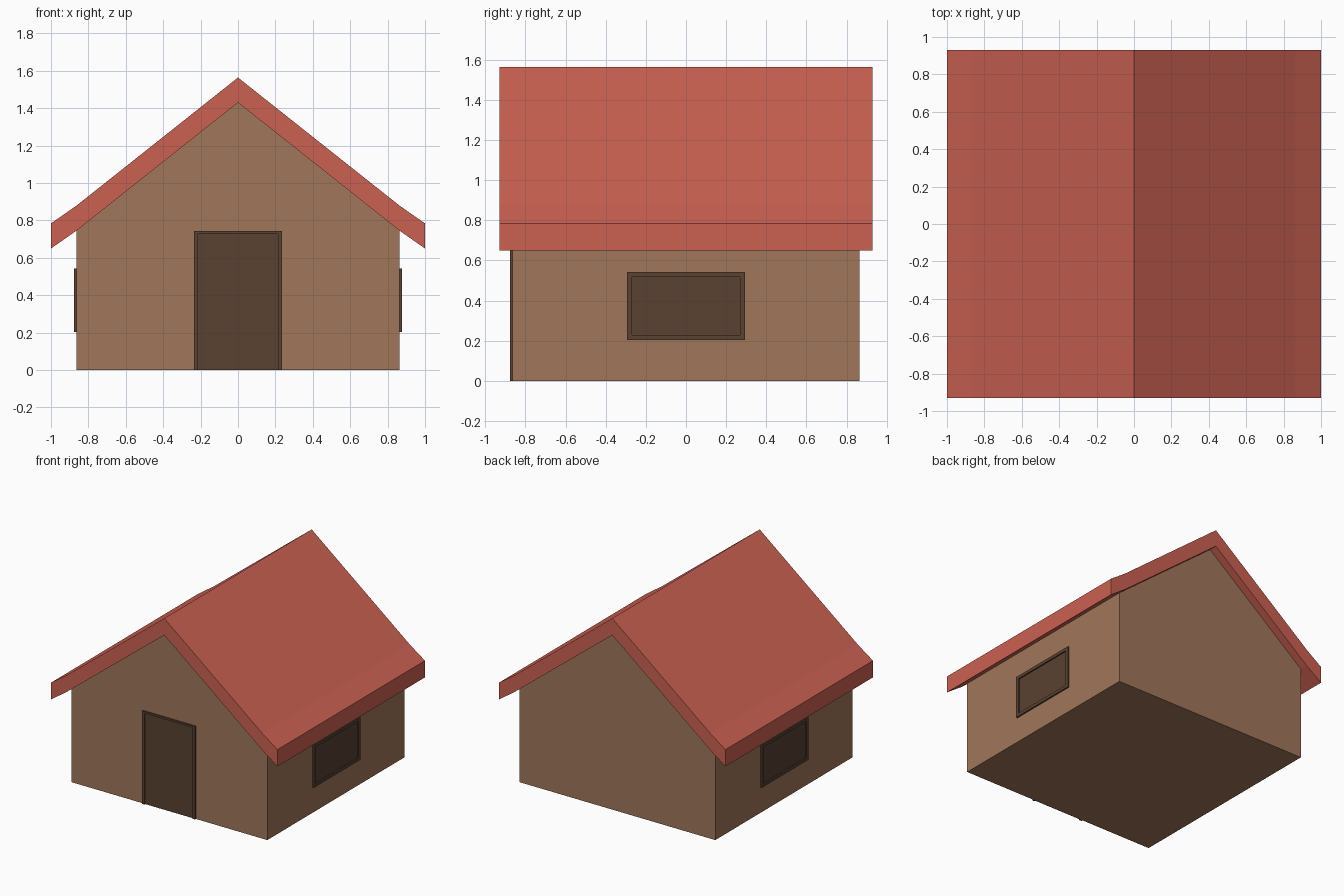
import bpy, bmesh

if "Cube" in bpy.data.objects:
    bpy.data.objects.remove(bpy.data.objects["Cube"])

W, D = 0.864, 0.864          # wall half width and half depth
RD = 0.93                    # roof half depth
P = 0.012                    # frame projection from wall


def material(name, rgb):
    m = bpy.data.materials.new(name)
    m.diffuse_color = (*rgb, 1)
    m.use_nodes = True
    m.node_tree.nodes["Principled BSDF"].inputs["Base Color"].default_value = m.diffuse_color
    return m


wall_mat = material("wall_brown", (0.35, 0.18, 0.10))
roof_mat = material("roof_red", (0.60, 0.12, 0.085))
dark_mat = material("dark_wood", (0.10, 0.054, 0.032))


def prism(name, outline, place, depth0, depth1, mat):
    """Extrude a 2D outline between two depths; place maps (u, v, depth) to xyz."""
    bm = bmesh.new()
    face = bm.faces.new([bm.verts.new(place(u, v, depth0)) for u, v in outline])
    offset = [b - a for a, b in zip(place(0, 0, depth0), place(0, 0, depth1))]
    ext = bmesh.ops.extrude_face_region(bm, geom=[face], use_keep_orig=True)
    verts = [g for g in ext["geom"] if isinstance(g, bmesh.types.BMVert)]
    bmesh.ops.translate(bm, verts=verts, vec=offset)
    bmesh.ops.recalc_face_normals(bm, faces=bm.faces)
    me = bpy.data.meshes.new(name)
    bm.to_mesh(me)
    bm.free()
    me.materials.append(mat)
    ob = bpy.data.objects.new(name, me)
    bpy.context.collection.objects.link(ob)
    return ob


def along_y(u, v, d):
    return (u, d, v)


def rect(a, b, z0, z1):
    return [(a, z0), (b, z0), (b, z1), (a, z1)]


# Gabled walls with floor
prism("house_body", [(-W, 0), (W, 0), (W, 0.745), (0, 1.43), (-W, 0.745)],
      along_y, -D, D, wall_mat)

# Roof slab with slightly flatter eaves
half = [(0, 1.43), (W, 0.745), (1, 0.65)]
under = [(-x, z) for x, z in half[:0:-1]] + half
prism("roof", under + [(x, z + 0.134) for x, z in reversed(under)],
      along_y, -RD, RD, roof_mat)

# Door: open-bottomed surround and recessed panel
prism("door_frame", [(-0.234, 0), (-0.234, 0.743), (0.234, 0.743), (0.234, 0),
                     (0.213, 0), (0.213, 0.728), (-0.213, 0.728), (-0.213, 0)],
      along_y, -D, -D - P, dark_mat)
prism("door_panel", rect(-0.213, 0.213, 0, 0.728), along_y, -D, -D - 0.002, dark_mat)

# Side windows: four frame bars around a recessed pane
for side, s in (("right", 1), ("left", -1)):
    def along_x(u, v, d, s=s):
        return (s * d, u, v)
    bars = {"bottom": rect(-0.293, 0.293, 0.203, 0.228),
            "top": rect(-0.293, 0.293, 0.518, 0.543),
            "front": rect(-0.293, -0.268, 0.228, 0.518),
            "back": rect(0.268, 0.293, 0.228, 0.518)}
    for part, outline in bars.items():
        prism(f"{side}_window_{part}_bar", outline, along_x, W, W + P, dark_mat)
    prism(f"{side}_window_pane", rect(-0.268, 0.268, 0.228, 0.518),
          along_x, W, W + 0.002, dark_mat)
